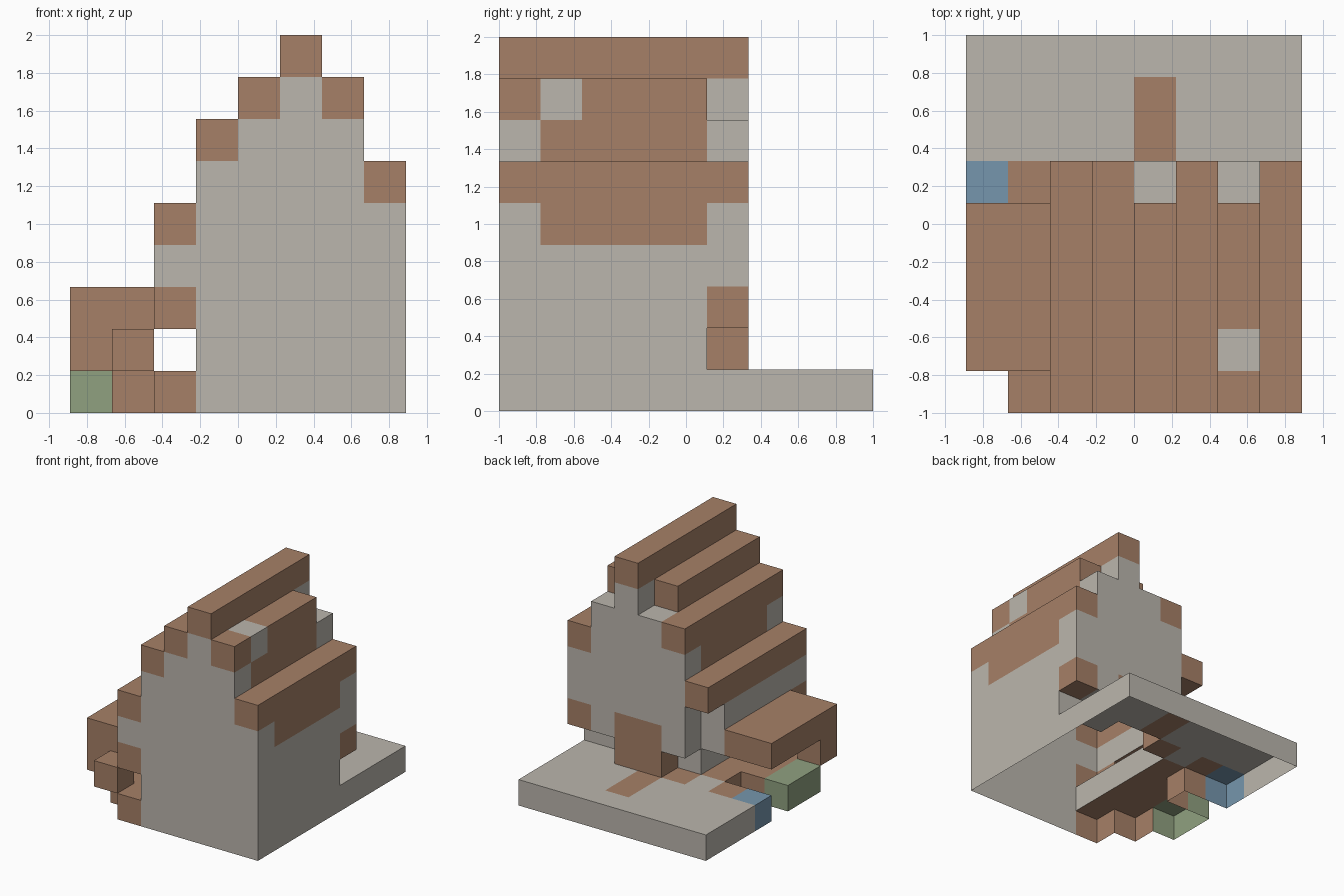
import bpy, bmesh, math
from mathutils import Vector

if "Cube" in bpy.data.objects:
    bpy.data.objects.remove(bpy.data.objects["Cube"])

U = 2 / 9                              # block size
ORIGIN = Vector((-4 * U, -1.0, 0.0))


def make_mat(name, rgb):
    m = bpy.data.materials.new(name)
    m.diffuse_color = [((c / 255 + 0.055) / 1.055) ** 2.4 for c in rgb] + [1]
    m.use_nodes = True
    m.node_tree.nodes["Principled BSDF"].inputs["Base Color"].default_value = m.diffuse_color
    return m


MATS = [make_mat("plaster_grey", (187, 182, 173)), make_mat("timber_brown", (166, 128, 103)),
        make_mat("moss_green", (144, 161, 128)), make_mat("water_blue", (118, 150, 173))]
GREY, BROWN, GREEN, BLUE = range(4)

cells = {}                             # block position -> (part, colour)


def fill(part, color, xs, ys, zs):
    """Fill an inclusive range of blocks."""
    for i in range(xs[0], xs[1] + 1):
        for j in range(ys[0], ys[1] + 1):
            for k in range(zs[0], zs[1] + 1):
                cells[i, j, k] = (part, color)


# ground slab behind the house, with path and water block
fill("ground_slab", GREY, (0, 7), (6, 8), (0, 0))
fill("ground_slab", GREY, (2, 7), (5, 5), (0, 0))
fill("ground_slab", BROWN, (4, 4), (6, 7), (0, 0))
fill("ground_slab", BROWN, (1, 1), (5, 5), (0, 0))
fill("ground_slab", BROWN, (3, 3), (5, 5), (0, 0))
fill("water_block", BLUE, (0, 0), (5, 5), (0, 0))

# house body: columns under the stepped roof; rear row overhangs
for i, top in {3: 5, 4: 6, 5: 7, 6: 6, 7: 4}.items():
    fill("house_walls", GREY, (i, i), (0, 4), (0, top))
    fill("house_walls", GREY, (i, i), (5, 5), (2, top))
fill("house_walls", GREY, (2, 2), (0, 4), (2, 3))
fill("house_walls", BROWN, (2, 2), (0, 0), (2, 2))
fill("house_walls", BROWN, (7, 7), (5, 5), (2, 2))

# roof undersides between the beams
for i, k in ((7, 4), (6, 6), (3, 5)):
    fill("roof_boards", BROWN, (i, i), (1, 4), (k, k))

# stepped roof beams: column, level, last row
for i, k, last in ((2, 4, 5), (3, 6, 5), (4, 7, 4), (5, 8, 5), (6, 7, 4), (7, 5, 5)):
    fill("roof_beams", BROWN, (i, i), (0, last), (k, k))
fill("roof_beams", GREY, (6, 6), (1, 1), (7, 7))

# back door
fill("back_door", BROWN, (4, 5), (5, 5), (1, 2))

# side wing with open passage
fill("wing_base", BROWN, (2, 2), (0, 4), (0, 0))
fill("wing_base", BROWN, (1, 1), (1, 3), (0, 0))
fill("wing_roof", BROWN, (0, 1), (1, 4), (2, 2))
fill("wing_post", BROWN, (0, 0), (1, 1), (1, 1))
fill("wing_box", BROWN, (1, 1), (0, 0), (1, 1))
fill("planter", GREEN, (0, 0), (2, 3), (0, 0))


def build(part):
    """Outer skin of one part; open at the ground."""
    bm = bmesh.new()
    for pos, (name, color) in cells.items():
        if name != part:
            continue
        for axis in range(3):
            for side in (0, 1):
                n = list(pos)
                n[axis] += 2 * side - 1
                if tuple(n) in cells or n[2] < 0:
                    continue
                a, b = (axis + 1) % 3, (axis + 2) % 3
                ring = []
                for da, db in ((0, 0), (1, 0), (1, 1), (0, 1)):
                    p = Vector(pos)
                    p[axis] += side
                    p[a] += da
                    p[b] += db
                    ring.append(bm.verts.new(p * U + ORIGIN))
                f = bm.faces.new(ring if side else ring[::-1])
                f.material_index = color
    bmesh.ops.remove_doubles(bm, verts=bm.verts, dist=0.001)
    bmesh.ops.dissolve_limit(bm, angle_limit=math.radians(1), verts=bm.verts,
                             edges=bm.edges, delimit={'MATERIAL'})
    me = bpy.data.meshes.new(part)
    bm.to_mesh(me)
    bm.free()
    for m in MATS:
        me.materials.append(m)
    bpy.context.collection.objects.link(bpy.data.objects.new(part, me))


for part in sorted({p for p, _ in cells.values()}):
    build(part)
